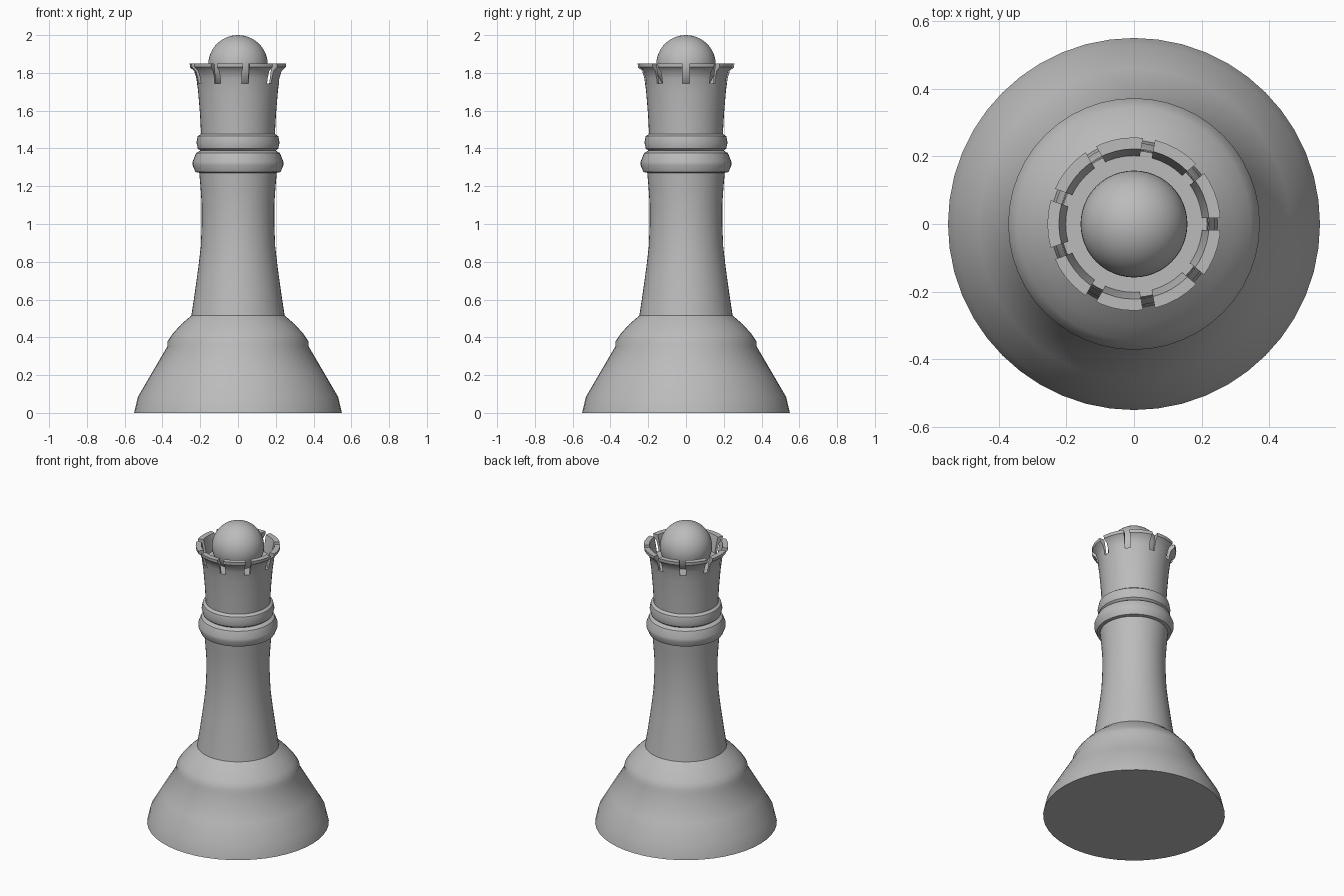
import bpy, bmesh, math
from mathutils import Matrix

default = bpy.data.objects.get("Cube")
if default:
    bpy.data.objects.remove(default, do_unlink=True)

grey = bpy.data.materials.new("stone grey")
grey.use_nodes = True
colour = (0.5, 0.5, 0.5, 1)
grey.diffuse_color = colour
grey.node_tree.nodes["Principled BSDF"].inputs["Base Color"].default_value = colour


def add_object(name, bm):
    bmesh.ops.recalc_face_normals(bm, faces=bm.faces)
    mesh = bpy.data.meshes.new(name)
    bm.to_mesh(mesh)
    bm.free()
    mesh.materials.append(grey)
    ob = bpy.data.objects.new(name, mesh)
    bpy.context.collection.objects.link(ob)
    return ob


def lathe(name, profile, sides=48):
    """Spin an open (radius, height) profile and cap both ends."""
    bm = bmesh.new()
    rings = []
    for r, z in profile:
        rings.append([bm.verts.new((r * math.cos(a), r * math.sin(a), z))
                      for a in (math.tau * i / sides for i in range(sides))])
    for low, high in zip(rings, rings[1:]):
        for i in range(sides):
            j = (i + 1) % sides
            bm.faces.new((low[i], low[j], high[j], high[i]))
    bm.faces.new(rings[0][::-1])
    bm.faces.new(rings[-1])
    return add_object(name, bm)


def smooth(ob, angle):
    bpy.ops.object.select_all(action="DESELECT")
    ob.select_set(True)
    bpy.context.view_layer.objects.active = ob
    bpy.ops.object.shade_smooth_by_angle(angle=math.radians(angle))


# Flared foot with its rounded shoulder
foot = lathe("foot", [(.55, 0), (.53, .085), (.46, .205), (.372, .355),
                      (.372, .38), (.345, .42), (.30, .47), (.247, .515)])
# Waisted column
column = lathe("column", [(.247, .515), (.228, .64), (.21, .77), (.197, .88),
                          (.192, 1.0), (.192, 1.1), (.198, 1.19), (.206, 1.28)])
# Large and small collar
collar = lathe("large_collar", [(.2, 1.27), (.225, 1.275), (.24, 1.31),
                                (.24, 1.33), (.222, 1.375), (.198, 1.39)])
small_collar = lathe("small_collar", [(.195, 1.385), (.213, 1.40), (.22, 1.43),
                                      (.213, 1.465), (.196, 1.477)])
# Hollow crown
floor = 1.745
crown = lathe("crown", [(.195, 1.47), (.201, 1.58), (.211, 1.70), (.22, 1.77),
                        (.232, 1.81), (.254, 1.83), (.256, 1.85),
                        (.222, 1.85), (.213, 1.81), (.202, floor)])

# Notches through the crown wall
count = 9
bm = bmesh.new()
for i in range(count):
    turn = Matrix.Rotation(math.tau * i / count, 4, "Z")
    size = Matrix.Diagonal((.16, .036, .2, 1))
    bmesh.ops.create_cube(bm, size=1, matrix=turn
                          @ Matrix.Translation((.26, 0, floor + .1)) @ size)
cutter = add_object("notch_cutter", bm)
cut = crown.modifiers.new("notches", "BOOLEAN")
cut.operation = "DIFFERENCE"
cut.solver = "EXACT"
cut.object = cutter
bpy.context.view_layer.objects.active = crown
bpy.ops.object.modifier_apply(modifier=cut.name)
bpy.data.objects.remove(cutter, do_unlink=True)

# Ball finial
bm = bmesh.new()
bmesh.ops.create_uvsphere(bm, u_segments=48, v_segments=24, radius=.158,
                          matrix=Matrix.Translation((0, 0, 1.842)))
ball = add_object("ball", bm)

for part in (foot, column, collar, small_collar, crown, ball):
    smooth(part, 35)
